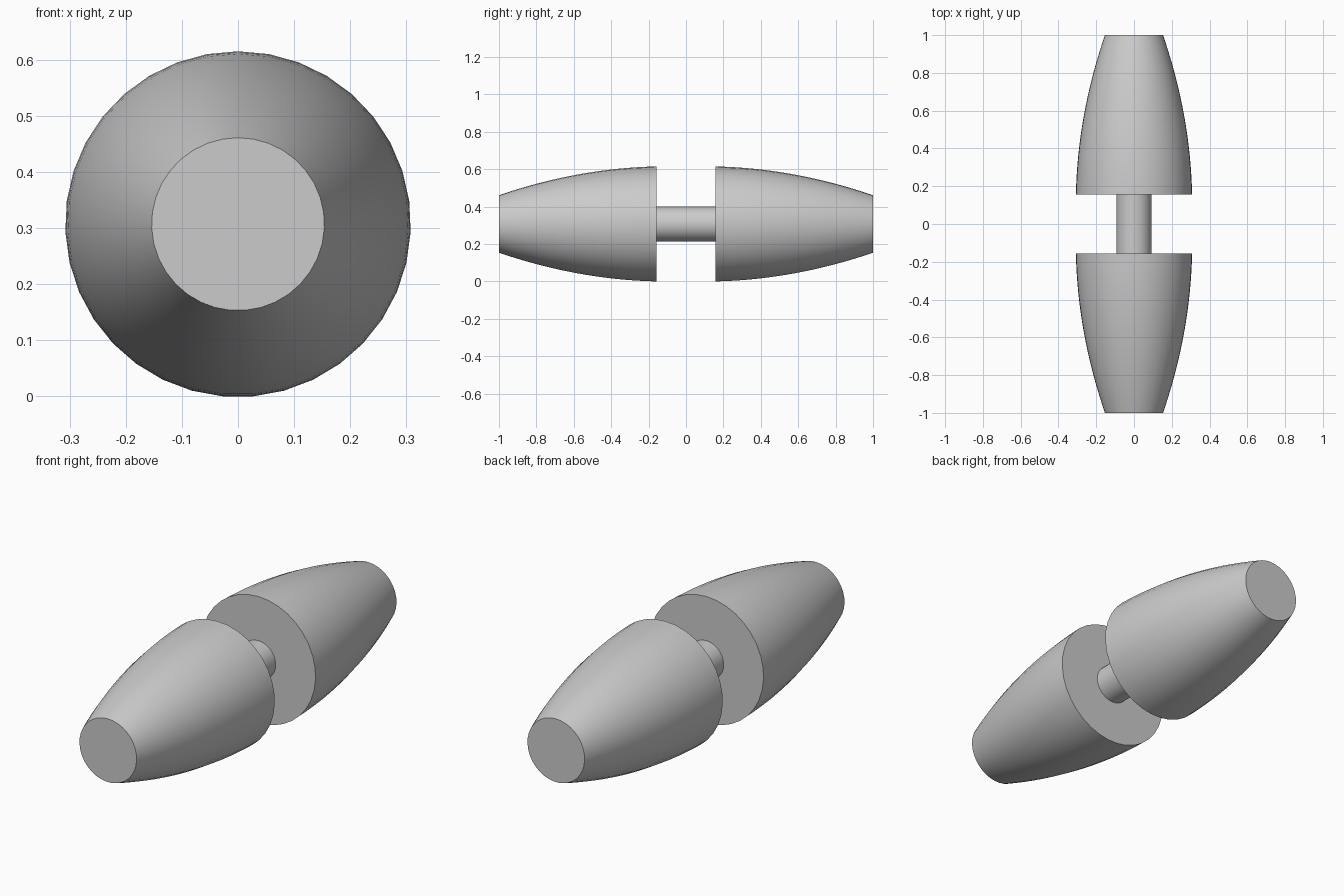
import bpy, bmesh, math
from mathutils import Vector

cube = bpy.data.objects.get("Cube")
if cube:
    bpy.data.objects.remove(cube, do_unlink=True)

SIDES = 35
R_MAX, R_END = 0.308, 0.154
Y_IN, Y_OUT = 0.157, 1.0
AXIS_Z = R_MAX * math.cos(math.pi / SIDES)

grey = bpy.data.materials.new("plain grey")
grey.use_nodes = True
grey.diffuse_color = (0.6, 0.6, 0.6, 1)
grey.node_tree.nodes["Principled BSDF"].inputs["Base Color"].default_value = (0.6, 0.6, 0.6, 1)


def lathe(name, profile):
    """Closed solid turned around the y axis from (y, radius) pairs."""
    bm = bmesh.new()
    rings = []
    for y, r in profile:
        angles = [2 * math.pi * i / SIDES for i in range(SIDES)]
        rings.append([bm.verts.new((r * math.sin(a), y, AXIS_Z + r * math.cos(a)))
                      for a in angles])
    for low, high in zip(rings, rings[1:]):
        for i in range(SIDES):
            j = (i + 1) % SIDES
            bm.faces.new((low[i], low[j], high[j], high[i]))
    bm.faces.new(rings[0])
    bm.faces.new(rings[-1])
    bmesh.ops.recalc_face_normals(bm, faces=bm.faces)
    mesh = bpy.data.meshes.new(name)
    bm.to_mesh(mesh)
    bm.free()
    mesh.materials.append(grey)
    obj = bpy.data.objects.new(name, mesh)
    bpy.context.collection.objects.link(obj)
    bpy.ops.object.select_all(action="DESELECT")
    obj.select_set(True)
    bpy.context.view_layer.objects.active = obj
    bpy.ops.object.shade_smooth_by_angle(angle=math.radians(30))
    return obj


# Tapered bodies: widest at the gap, curving in towards the flat ends
STEPS = 16
for name, side in (("front_body", -1), ("back_body", 1)):
    profile = []
    for k in range(STEPS + 1):
        t = k / STEPS
        drop = 0.12 * t + 0.88 * t * t
        profile.append((side * (Y_IN + (Y_OUT - Y_IN) * t),
                        R_MAX - (R_MAX - R_END) * drop))
    lathe(name, profile)

# Thin shaft joining the two bodies
lathe("centre_shaft", [(-Y_IN - 0.02, 0.093), (Y_IN + 0.02, 0.093)])
